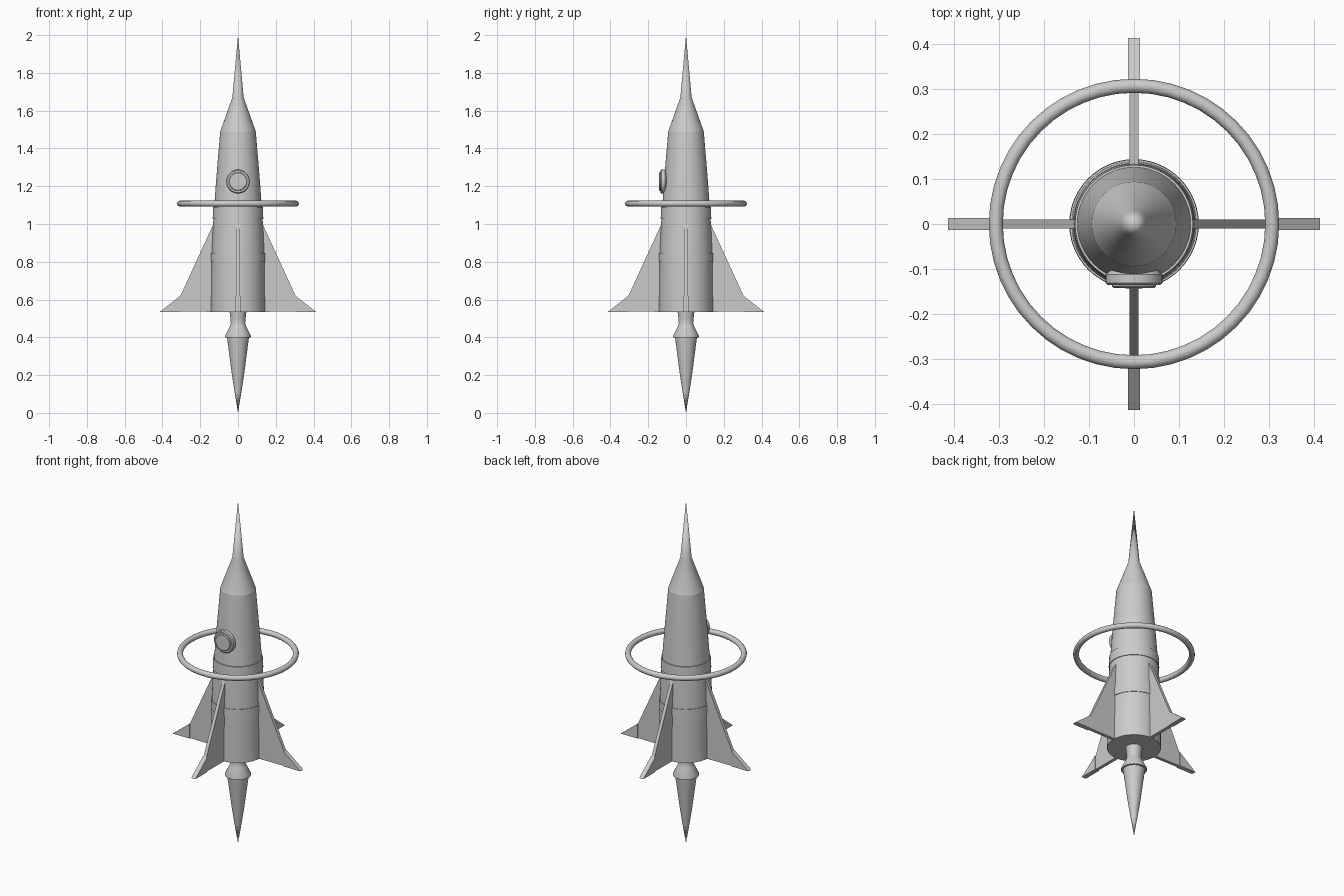
import bpy, bmesh, math
from mathutils import Matrix

if "Cube" in bpy.data.objects:
    bpy.data.objects.remove(bpy.data.objects["Cube"])

grey = bpy.data.materials.new("plain grey")
grey.diffuse_color = (0.6, 0.6, 0.6, 1)
grey.use_nodes = True
grey.node_tree.nodes["Principled BSDF"].inputs["Base Color"].default_value = grey.diffuse_color


def finish(name, bm, smooth=True, angle=30):
    """Turn a bmesh into a named object."""
    bmesh.ops.recalc_face_normals(bm, faces=bm.faces)
    me = bpy.data.meshes.new(name)
    bm.to_mesh(me)
    bm.free()
    me.materials.append(grey)
    ob = bpy.data.objects.new(name, me)
    bpy.context.collection.objects.link(ob)
    if smooth:
        bpy.ops.object.select_all(action='DESELECT')
        ob.select_set(True)
        bpy.context.view_layer.objects.active = ob
        bpy.ops.object.shade_smooth_by_angle(angle=math.radians(angle))
    return ob


def lathe(name, profile, segments=48, matrix=None, closed=False, angle=30):
    """Spin (radius, height) points around z."""
    bm = bmesh.new()
    vs = [bm.verts.new((r, 0, z)) for r, z in profile]
    edges = [bm.edges.new(p) for p in zip(vs, vs[1:])]
    if closed:
        edges.append(bm.edges.new((vs[-1], vs[0])))
    bmesh.ops.spin(bm, geom=vs + edges, cent=(0, 0, 0), axis=(0, 0, 1),
                   angle=math.tau, steps=segments)
    bmesh.ops.remove_doubles(bm, verts=bm.verts, dist=1e-5)
    if matrix:
        bm.transform(matrix)
    return finish(name, bm, angle=angle)


def plate(bm, outline, thickness, turn):
    """Add a flat vertical plate from (radius, z) points, turned around z."""
    vs = [bm.verts.new((r, -thickness / 2, z)) for r, z in outline]
    face = bm.faces.new(vs)
    ext = bmesh.ops.extrude_face_region(bm, geom=[face])["geom"]
    new = [v for v in ext if isinstance(v, bmesh.types.BMVert)]
    bmesh.ops.translate(bm, verts=new, vec=(0, thickness, 0))
    bmesh.ops.rotate(bm, verts=vs + new, cent=(0, 0, 0),
                     matrix=Matrix.Rotation(turn, 3, 'Z'))


# Hull with two slightly raised bands
lathe("hull", [(0, 0.535), (0.143, 0.535), (0.1405, 0.80), (0.144, 0.80),
               (0.143, 0.847), (0.139, 0.847), (0.135, 0.95), (0.130, 1.03),
               (0.134, 1.03), (0.131, 1.09), (0.126, 1.09), (0.118, 1.20),
               (0.106, 1.35), (0.094, 1.49), (0, 1.49)])

# Nose cone and spike
lathe("nose_cone", [(0, 1.49), (0.094, 1.49), (0.03, 1.67), (0, 2.0)])

# Engine nozzle and exhaust flame
lathe("nozzle", [(0, 0.54), (0.045, 0.54), (0.040, 0.50), (0.038, 0.475),
                 (0.043, 0.46), (0.068, 0.41), (0.068, 0.40), (0, 0.40)])
lathe("flame", [(0, 0.405), (0.058, 0.40), (0.032, 0.20), (0.018, 0.11), (0, 0)])

# Hoop around the hull
hoop = [(0.307 + 0.0155 * math.cos(a), 1.108 + 0.0155 * math.sin(a))
        for a in (i * math.tau / 12 for i in range(12))]
lathe("hoop", hoop, closed=True, angle=60)

# Four fins, each with a thicker foot at the tip
for i, side in enumerate(("right", "back", "left", "front")):
    bm = bmesh.new()
    turn = i * math.pi / 2
    plate(bm, [(0.10, 0.535), (0.405, 0.537), (0.31, 0.608), (0.13, 1.0), (0.10, 1.0)],
          0.019, turn)
    plate(bm, [(0.305, 0.535), (0.413, 0.535), (0.315, 0.612), (0.305, 0.62)], 0.027, turn)
    finish(side + "_fin", bm, smooth=False)

# Round porthole on the front: rim and glass
to_front = Matrix.Translation((0, 0, 1.225)) @ Matrix.Rotation(math.pi / 2, 4, 'X')
lathe("porthole_rim", [(0, 0.10), (0.05, 0.10), (0.063, 0.112), (0.063, 0.131),
                       (0.058, 0.136), (0.050, 0.136), (0, 0.134)], 32, to_front)
lathe("porthole_glass", [(0, 0.134), (0.049, 0.134), (0.049, 0.139),
                         (0.045, 0.142), (0, 0.142)], 32, to_front)
